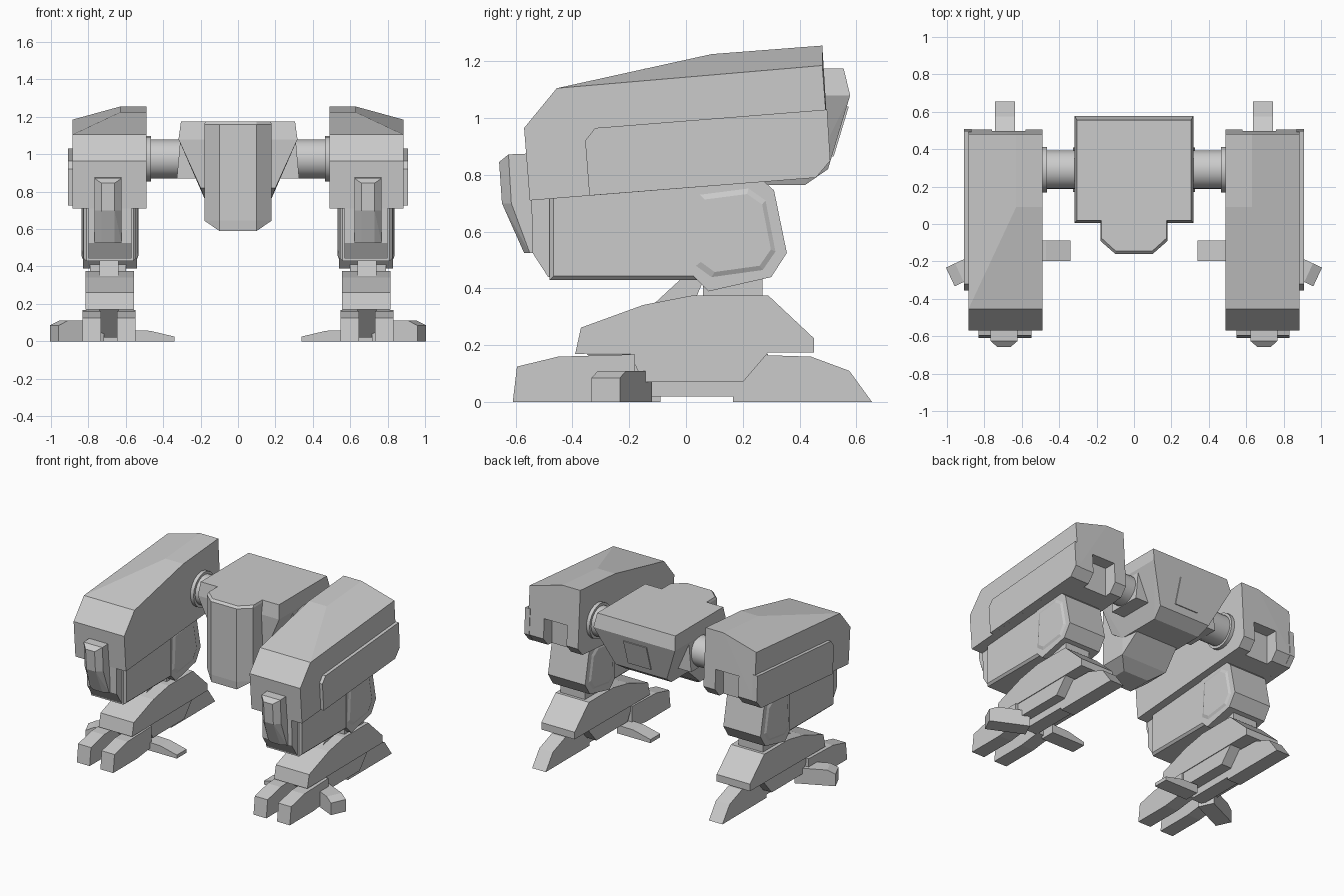
import bpy, bmesh, math
from mathutils import Vector

if "Cube" in bpy.data.objects:
    bpy.data.objects.remove(bpy.data.objects["Cube"])

grey = bpy.data.materials.new("light_grey")
grey.diffuse_color = (0.6, 0.6, 0.6, 1)
grey.use_nodes = True
grey.node_tree.nodes["Principled BSDF"].inputs["Base Color"].default_value = grey.diffuse_color


def finish(name, bm, mirror=False):
    bmesh.ops.recalc_face_normals(bm, faces=bm.faces)
    me = bpy.data.meshes.new(name)
    bm.to_mesh(me)
    bm.free()
    me.materials.append(grey)
    ob = bpy.data.objects.new(name, me)
    bpy.context.collection.objects.link(ob)
    if mirror:
        ob.modifiers.new("mirror", 'MIRROR').use_axis[0] = True
    return ob


def prism(name, profile, x0, x1, mirror=True, chamfer=0.0):
    """Side profile (y, z) extruded across x."""
    bm = bmesh.new()
    a = [bm.verts.new((x0, y, z)) for y, z in profile]
    b = [bm.verts.new((x1, y, z)) for y, z in profile]
    bm.faces.new(a)
    bm.faces.new(b[::-1])
    n = len(a)
    for i in range(n):
        bm.faces.new((a[i], b[i], b[(i + 1) % n], a[(i + 1) % n]))
    if chamfer:
        rim = [e for e in bm.edges if abs(e.verts[0].co.x - e.verts[1].co.x) < 1e-6]
        bmesh.ops.bevel(bm, geom=rim, offset=chamfer, segments=1, affect='EDGES')
    return finish(name, bm, mirror)


def hull(name, points, mirror=True):
    bm = bmesh.new()
    vs = [bm.verts.new(p) for p in points]
    r = bmesh.ops.convex_hull(bm, input=vs)
    bmesh.ops.delete(bm, geom=list({g for g in r["geom_interior"] + r["geom_unused"]
                                    if isinstance(g, bmesh.types.BMVert)}), context='VERTS')
    bmesh.ops.dissolve_limit(bm, angle_limit=math.radians(1), verts=bm.verts, edges=bm.edges)
    return finish(name, bm, mirror)


def rect(x0, x1, y0, y1, z):
    return [(x, y, z) for x in (x0, x1) for y in (y0, y1)]


def box(name, x0, x1, y0, y1, z0, z1, mirror=True):
    return hull(name, rect(x0, x1, y0, y1, z0) + rect(x0, x1, y0, y1, z1), mirror)


def rod(name, x0, x1, y, z, r, sides=20):
    c = [(y + r * math.cos(2 * math.pi * i / sides),
          z + r * math.sin(2 * math.pi * i / sides)) for i in range(sides)]
    ob = prism(name, c, x0, x1)
    for p in ob.data.polygons:
        p.use_smooth = len(p.vertices) == 4
    return ob


# Thigh armour with raised inner ridge
side = [(-0.55, 0.71), (-0.57, 0.965), (-0.455, 1.105), (0.48, 1.185), (0.505, 0.85), (0.455, 0.79)]
ridge = [(x, y, z) for x in (0.49, 0.63) for y, z in ((-0.05, 1.14), (0.09, 1.225), (0.48, 1.255))]
thigh = hull("thigh_armour", [(x, y, z) for x in (0.49, 0.885) for y, z in side
                              if not (x < 0.5 and z > 1.15)] + ridge)
# Notch in the rear of the thigh
notch = box("notch_cutter", 0.58, 0.76, 0.41, 0.7, 0.6, 0.99, mirror=False)
notch.hide_render = True
notch.hide_viewport = True
cut = thigh.modifiers.new("notch", 'BOOLEAN')
cut.operation, cut.object, cut.solver = 'DIFFERENCE', notch, 'EXACT'
thigh.modifiers.move(1, 0)

# Outer side panel
prism("thigh_panel", [(-0.34, 0.727), (-0.355, 0.92), (-0.32, 0.965), (0.497, 1.03),
                      (0.508, 0.85), (0.457, 0.79)], 0.87, 0.908)

# Hip axle and collars
rod("hip_axle", 0.28, 0.52, 0.29, 0.975, 0.104)
rod("hip_collar", 0.465, 0.50, 0.29, 0.975, 0.122)

# Central body: tapered hopper, side blocks for the axle, front column
hull("body", rect(-0.305, 0.305, 0.02, 0.555, 1.175) + rect(-0.318, 0.318, 0.005, 0.578, 1.08)
     + rect(-0.2, 0.2, 0.02, 0.50, 0.82) + rect(-0.18, 0.18, 0.10, 0.42, 0.765), mirror=False)
hull("axle_housing", rect(0.15, 0.305, 0.17, 0.41, 1.12) + rect(0.15, 0.327, 0.17, 0.41, 0.87))
col = []
for z, yf, yb, s in ((1.175, -0.145, 0.1, 0.97), (1.16, -0.16, 0.1, 1),
                     (0.645, -0.16, 0.1, 1)):
    col += [(k * x * s, y, z) for k in (-1, 1) for x, y in ((0.1, yf), (0.18, yf + 0.07), (0.18, yb))]
col += rect(-0.1, 0.1, -0.155, 0.02, 0.59) + rect(-0.16, 0.16, 0.2, 0.25, 0.79)
hull("front_column", col, mirror=False)
hull("rear_plate", [(x, y + d, z) for x in (-0.09, 0.09) for d in (-0.02, 0.008)
                    for y, z in ((0.565, 1.04), (0.512, 0.865))], mirror=False)

# Shin block and knee pod
prism("shin", [(-0.48, 0.43), (-0.48, 0.78), (0.06, 0.80), (0.06, 0.43)], 0.545, 0.825, chamfer=0.014)
prism("shin_front", [(-0.54, 0.525), (-0.545, 0.75), (-0.46, 0.75), (-0.46, 0.44), (-0.485, 0.44)],
      0.57, 0.80)
knee = [(0.025, 0.445), (0.08, 0.39), (0.30, 0.44), (0.355, 0.525), (0.31, 0.745), (0.25, 0.80),
        (0.025, 0.80)]
prism("knee_pod", knee, 0.54, 0.83)
cy, cz = 0.18, 0.59
inner = [(0.035, 0.48), (0.09, 0.44), (0.27, 0.465), (0.315, 0.53), (0.28, 0.71), (0.22, 0.752), (0.05, 0.73)]
for x, d, tag in ((0.83, 0.008, "outer"), (0.54, -0.008, "inner")):
    hull("knee_panel_" + tag, [(x, y, z) for y, z in inner]
         + [(x + d, cy + (y - cy) * 0.88, cz + (z - cz) * 0.88) for y, z in inner])

# Knee fin on the front of the leg
hull("knee_fin", [(x, y, z) for x in (0.622, 0.768) for y, z in
                  ((-0.55, 0.875), (-0.625, 0.872), (-0.615, 0.70), (-0.55, 0.525), (-0.52, 0.525))]
     + [(x, y, z) for x in (0.66, 0.73) for y, z in ((-0.658, 0.845), (-0.648, 0.70), (-0.57, 0.525))])

# Ankle post and strut
box("ankle_post", 0.60, 0.79, 0.06, 0.27, 0.33, 0.46)
prism("ankle_strut", [(-0.13, 0.33), (0.0, 0.45), (0.07, 0.45), (0.02, 0.33)], 0.64, 0.74)

# Foot
prism("foot", [(-0.39, 0.17), (-0.37, 0.262), (-0.15, 0.342), (0.02, 0.375), (0.29, 0.375),
               (0.45, 0.225), (0.45, 0.175)], 0.555, 0.815)
prism("sole", [(-0.2, 0.175), (-0.15, 0.07), (0.2, 0.07), (0.29, 0.175)], 0.56, 0.81)
prism("sole_core", [(-0.35, 0.17), (-0.2, 0.02), (0.2, 0.02), (0.29, 0.17)], 0.64, 0.74)
prism("heel", [(0.165, 0.0), (0.655, 0.0), (0.575, 0.11), (0.44, 0.16), (0.28, 0.165),
               (0.165, 0.03)], 0.637, 0.743)

# Two front toes
for x, tag in ((0.548, "inner"), (0.732, "outer")):
    prism("front_toe_" + tag, [(-0.61, 0.0), (-0.595, 0.125), (-0.45, 0.16), (-0.18, 0.168),
                               (-0.18, 0.02), (-0.34, 0.0)], x, x + 0.1)


def side_toe(name, start, tip, half, heights):
    """Toe running from start to tip; heights are (fraction, z) along its top."""
    s, t = Vector(start), Vector(tip)
    w = Vector((-(t - s).y, (t - s).x)).normalized() * half
    pts = []
    for f, h in heights:
        for k in (-1, 1):
            p = s.lerp(t, f) + w * k
            pts += [(p.x, p.y, 0.0), (p.x, p.y, h)]
    hull(name, pts)


side_toe("outer_toe", (0.74, -0.17), (0.982, -0.283), 0.055, ((0, 0.11), (0.8, 0.11), (1, 0.085)))
side_toe("inner_toe", (0.60, -0.143), (0.34, -0.143), 0.054, ((0, 0.06), (0.5, 0.056), (1, 0.025)))
